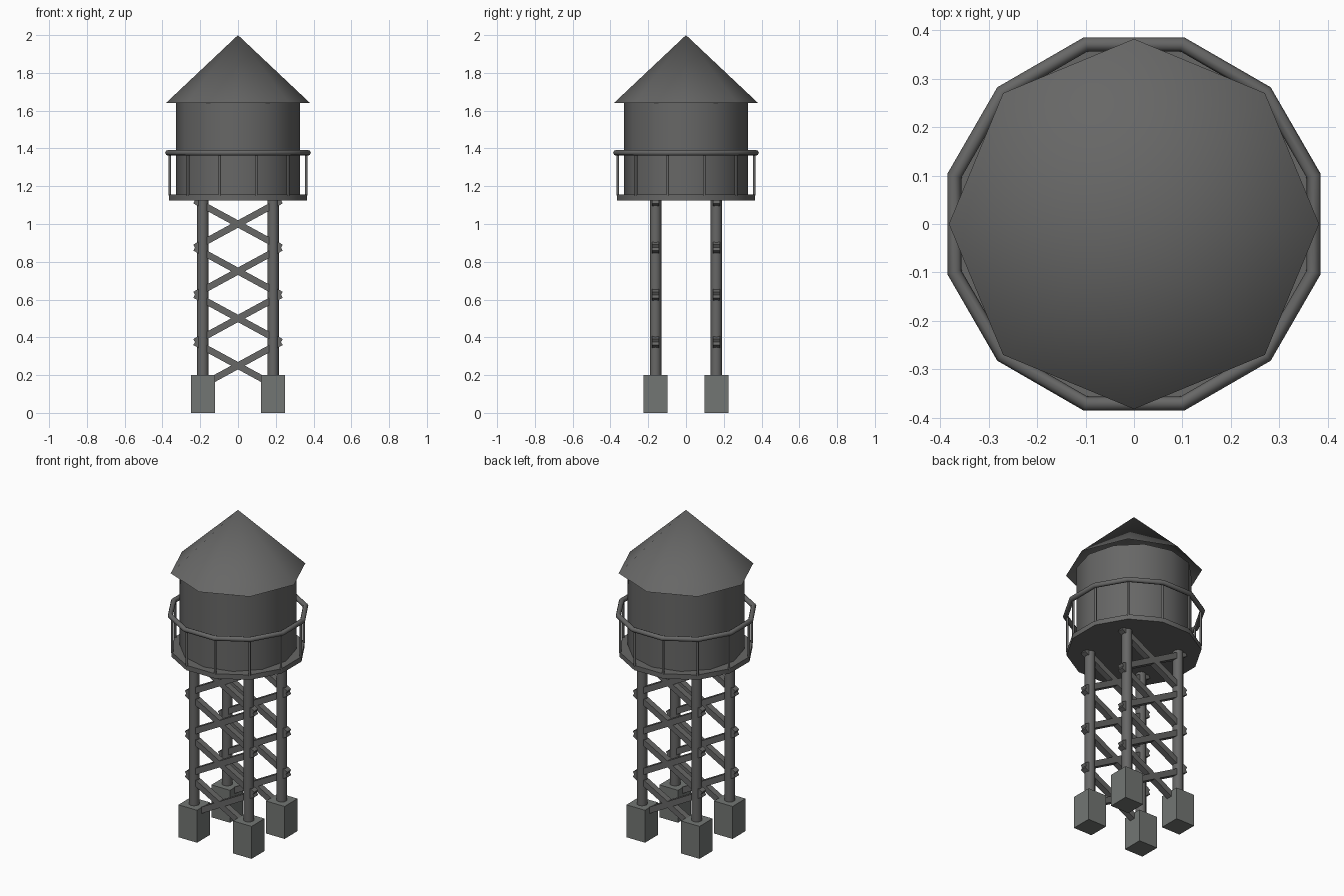
import bpy
import math

if "Cube" in bpy.data.objects:
    bpy.data.objects.remove(bpy.data.objects["Cube"])

T = math.radians(15)          # turn so a flat side faces each axis
FLAT = 1 / math.cos(T)        # apothem -> corner radius for 12 sides


def material(name, rgb):
    m = bpy.data.materials.new(name)
    m.diffuse_color = (*rgb, 1)
    m.use_nodes = True
    m.node_tree.nodes["Principled BSDF"].inputs["Base Color"].default_value = m.diffuse_color
    return m


METAL = material("dark_metal", (0.135, 0.135, 0.133))
CONCRETE = material("concrete", (0.17, 0.18, 0.172))


def finish(name, mat=METAL, angle=None):
    ob = bpy.context.object
    ob.name = name
    ob.data.materials.append(mat)
    if angle:
        bpy.ops.object.shade_smooth_by_angle(angle=math.radians(angle))
    return ob


def cyl(name, r, z0, z1, x=0, y=0, sides=12, turn=0, r_top=None, fill='NGON'):
    bpy.ops.mesh.primitive_cone_add(
        vertices=sides, radius1=r, radius2=r if r_top is None else r_top,
        depth=z1 - z0, location=(x, y, (z0 + z1) / 2), rotation=(0, 0, turn),
        end_fill_type=fill)
    return finish(name, angle=50)


def box(name, size, loc, tilt=0, mat=METAL):
    bpy.ops.mesh.primitive_cube_add(size=1, location=loc, rotation=(0, tilt, 0))
    finish(name, mat).scale = size


# roof (open underneath), tank and walkway
cyl("roof", 0.382, 1.64, 2.0, sides=8, r_top=0, fill='NOTHING')
cyl("tank", 0.327, 1.15, 1.64)
cyl("walkway", 0.365 * FLAT, 1.125, 1.155, turn=T)

# railing
bpy.ops.mesh.primitive_torus_add(major_segments=12, minor_segments=8,
                                 major_radius=0.384, minor_radius=0.015,
                                 location=(0, 0, 1.377), rotation=(0, 0, T))
finish("handrail", angle=50)
for i in range(12):
    a = T + i * math.tau / 12
    cyl(f"rail_post_{i}", 0.007, 1.15, 1.377,
        0.374 * math.cos(a), 0.374 * math.sin(a), sides=8)

# legs and footings
LX, LY = 0.186, 0.161
for sx in (-1, 1):
    for sy in (-1, 1):
        cyl("leg", 0.03, 0.15, 1.135, sx * LX, sy * LY)
        box("footing", (0.127, 0.127, 0.2), (sx * LX, sy * LY, 0.1), mat=CONCRETE)

# crossed braces on front and back
for sy in (-1, 1):
    for z in (0.25, 0.5, 0.75, 1.0):
        for s in (-1, 1):
            box("brace", (0.52, 0.038, 0.035), (0, sy * LY, z),
                s * math.atan2(0.245, 0.45))
